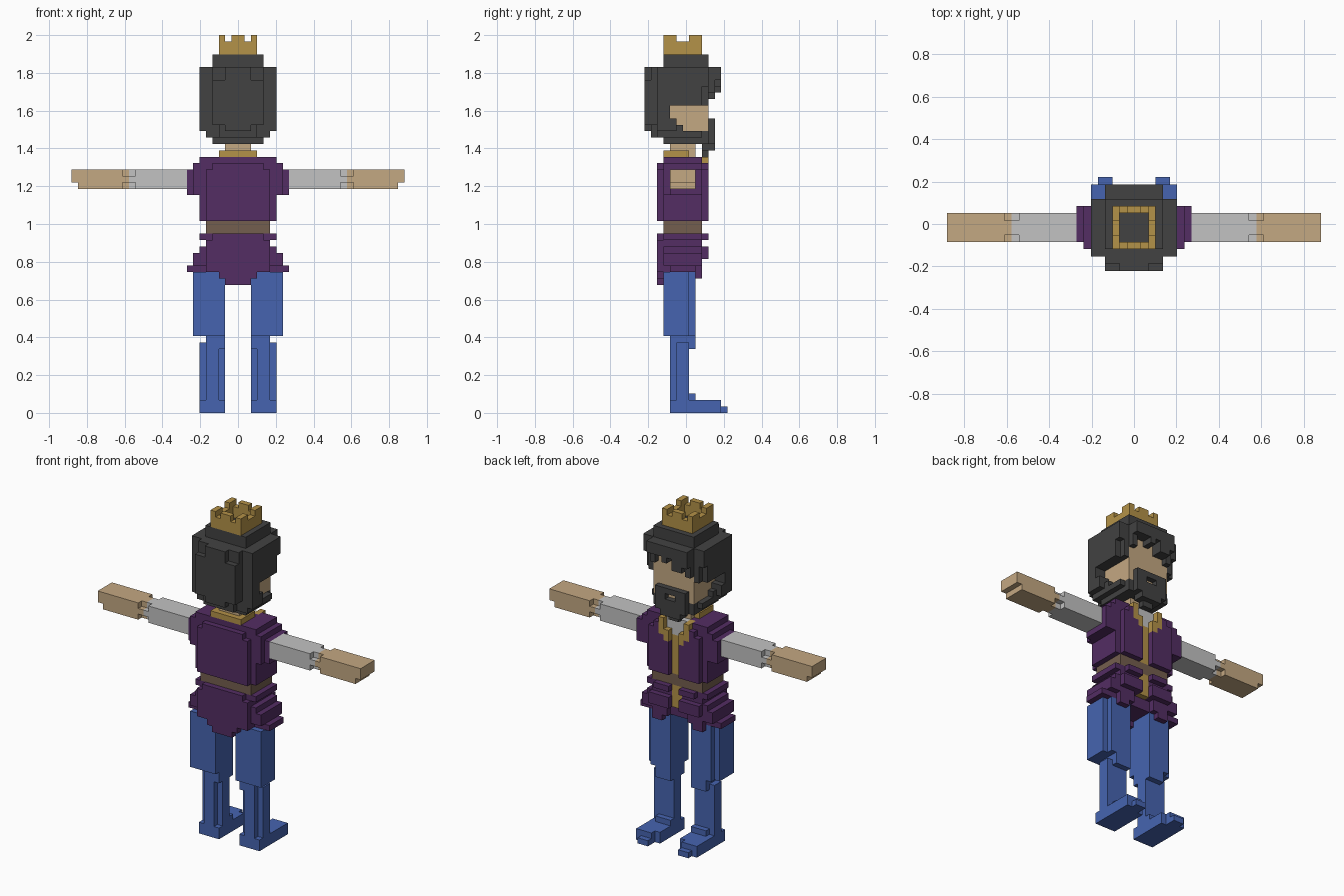
import bpy, bmesh, math
from mathutils import Vector

cube = bpy.data.objects.get("Cube")
if cube:
    bpy.data.objects.remove(cube, do_unlink=True)

U = 2 / 59          # edge of one block
MID = 6.5           # depth index that lies on y = 0


def material(name, rgb):
    lin = [((c / 255 + 0.055) / 1.055) ** 2.4 for c in rgb]
    m = bpy.data.materials.new(name)
    m.use_nodes = True
    m.diffuse_color = (*lin, 1)
    bsdf = m.node_tree.nodes["Principled BSDF"]
    bsdf.inputs["Base Color"].default_value = (*lin, 1)
    bsdf.inputs["Roughness"].default_value = 0.9
    return m


SKIN = material("skin tan", (196, 168, 130))
GOLD = material("gold", (180, 146, 72))
HAIR = material("charcoal", (66, 66, 66))
PURPLE = material("purple", (83, 45, 99))
BROWN = material("belt brown", (116, 94, 78))
GREY = material("shirt grey", (194, 194, 194))
BLUE = material("blue", (70, 100, 176))

cells = {}          # block position -> part name
colours = {}        # part name -> material


def box(part, colour, x, y, z):
    """Fill a range of blocks; part None carves them away."""
    if part:
        colours[part] = colour
    for i in range(*x):
        for j in range(*y):
            for k in range(*z):
                if part:
                    cells[i, j, k] = part
                else:
                    cells.pop((i, j, k), None)


def mid(part, colour, w, y, z):
    """Box centred on x, w blocks to each side."""
    box(part, colour, (-w, w), y, z)


def pair(part, colour, x, y, z, sided=False):
    """Box on both sides; sided makes a left and a right part."""
    a, b = x
    box("left_" + part if part and sided else part, colour, (a, b), y, z)
    box("right_" + part if part and sided else part, colour, (-b, -a), y, z)


# legs and feet
def leg(*a):
    pair("leg", BLUE, *a, sided=True)


leg((2, 6), (3, 8), (12, 22))
leg((6, 7), (3, 7), (12, 22))
leg((2, 5), (4, 8), (10, 12))
leg((2, 6), (5, 7), (0, 11))
leg((3, 5), (4, 5), (2, 11))
leg((2, 6), (4, 7), (0, 2))
leg((2, 5), (7, 8), (2, 3))
leg((2, 6), (7, 11), (0, 2))
leg((3, 6), (11, 12), (0, 2))
leg((3, 5), (12, 13), (0, 1))

# skirt of the tunic, flaring in steps and dipping at the back
for w, y, z in [(6, (3, 9), (27, 28)), (4, (2, 10), (27, 28)),
                (5, (2, 9), (26, 27)), (5, (2, 10), (24, 26)),
                (6, (3, 9), (24, 26)), (7, (3, 9), (23, 25)),
                (5, (2, 9), (22, 24)), (8, (4, 8), (22, 23)),
                (3, (2, 4), (21, 22)), (2, (2, 3), (20, 21))]:
    mid("tunic_skirt", PURPLE, w, y, z)
pair("tunic_skirt", PURPLE, (3, 5), (8, 9), (21, 22))
mid(None, None, 2, (8, 10), (22, 24))
mid(None, None, 1, (9, 10), (24, 28))

# belt
mid("belt", BROWN, 5, (3, 9), (28, 30))

# tunic body with shoulder caps
for w, y, z in [(5, (2, 10), (30, 38)), (6, (3, 9), (30, 40)),
                (7, (3, 9), (34, 39)), (8, (4, 9), (34, 38)),
                (4, (2, 10), (38, 39))]:
    mid("tunic_body", PURPLE, w, y, z)
mid(None, None, 1, (9, 10), (30, 39))

# shirt at the neckline, gold front trim and collar
mid("shirt_front", GREY, 2, (7, 9), (37, 40))
mid(None, None, 2, (9, 10), (37, 40))
for z in [(24, 28), (30, 37)]:
    mid("gold_trim", GOLD, 1, (8, 9), z)
pair("gold_trim", GOLD, (2, 3), (8, 10), (37, 40))
pair("gold_trim", GOLD, (1, 2), (9, 10), (36, 38))
mid("collar", GOLD, 3, (3, 7), (40, 41))

# neck and face
mid("neck", SKIN, 2, (4, 8), (39, 42))
mid("head", SKIN, 4, (3, 10), (42, 54))

# arms: grey sleeve, bare hand, notched at the wrist
pair("sleeve", GREY, (8, 17), (4, 8), (35, 38), True)
pair("hand", SKIN, (17, 25), (4, 8), (35, 38), True)
pair("hand", SKIN, (25, 26), (4, 8), (36, 38), True)
for y in (4, 7):
    for z in (35, 37):
        pair(None, None, (16, 18), (y, y + 1), (z, z + 1))

# hair: stepped cap, back and sides
def hair(w, y, z):
    mid("hair", HAIR, w, y, z)


hair(4, (3, 10), (54, 56))
hair(6, (4, 9), (52, 54))
hair(5, (2, 10), (52, 54))
hair(4, (1, 12), (52, 54))
hair(2, (0, 2), (44, 54))
hair(4, (0, 3), (45, 52))
hair(6, (2, 4), (44, 52))
hair(3, (1, 4), (43, 45))
hair(5, (2, 5), (43, 44))
hair(4, (3, 5), (42, 43))
pair("hair", HAIR, (4, 6), (2, 9), (48, 54))
pair("hair", HAIR, (4, 6), (9, 10), (51, 54))
pair("hair", HAIR, (4, 5), (9, 10), (48, 51))
pair("hair", HAIR, (4, 6), (4, 5), (44, 46))
pair("hair", HAIR, (4, 5), (5, 6), (44, 45))

# fringe locks hanging over the forehead
box("hair", HAIR, (-4, -1), (10, 12), (51, 52))
box("hair", HAIR, (-3, -1), (10, 12), (50, 51))
box("hair", HAIR, (-4, -3), (10, 11), (49, 51))
box("hair", HAIR, (0, 1), (10, 12), (51, 52))
box("hair", HAIR, (3, 4), (10, 11), (50, 52))

# beard and moustache around the mouth
def beard(w, y, z):
    mid("beard", HAIR, w, y, z)


beard(5, (5, 9), (43, 44))
beard(4, (5, 10), (42, 44))
beard(3, (10, 11), (42, 46))
beard(2, (9, 11), (41, 42))
beard(1, (9, 10), (40, 41))
mid(None, None, 1, (10, 11), (44, 45))

# crown: ring with battlements
mid("crown", GOLD, 3, (3, 9), (56, 59))
mid(None, None, 2, (4, 8), (56, 59))
pair(None, None, (1, 2), (3, 9), (58, 59))
pair(None, None, (2, 3), (5, 7), (58, 59))

# build one mesh per part from the exposed block faces
AXES = [Vector((1, 0, 0)), Vector((0, 1, 0)), Vector((0, 0, 1))]


def build(part):
    bm = bmesh.new()
    verts = {}

    def vert(p):
        key = tuple(round(c) for c in p)
        if key not in verts:
            verts[key] = bm.verts.new((key[0] * U, (key[1] - MID) * U, key[2] * U))
        return verts[key]

    for pos, owner in cells.items():
        if owner != part:
            continue
        for a in range(3):
            n, u, v = AXES[a], AXES[(a + 1) % 3], AXES[(a + 2) % 3]
            for s in (0, 1):
                step = n if s else -n
                if tuple(round(c) for c in Vector(pos) + step) in cells:
                    continue
                o = Vector(pos) + n * s
                loop = [o, o + u, o + u + v, o + v]
                bm.faces.new([vert(p) for p in (loop if s else loop[::-1])])
    # merge coplanar block faces into clean flat panels
    bmesh.ops.dissolve_limit(bm, angle_limit=math.radians(1),
                             verts=bm.verts[:], edges=bm.edges[:])
    mesh = bpy.data.meshes.new(part)
    bm.to_mesh(mesh)
    bm.free()
    mesh.materials.append(colours[part])
    obj = bpy.data.objects.new(part, mesh)
    bpy.context.collection.objects.link(obj)


for part in colours:
    build(part)
